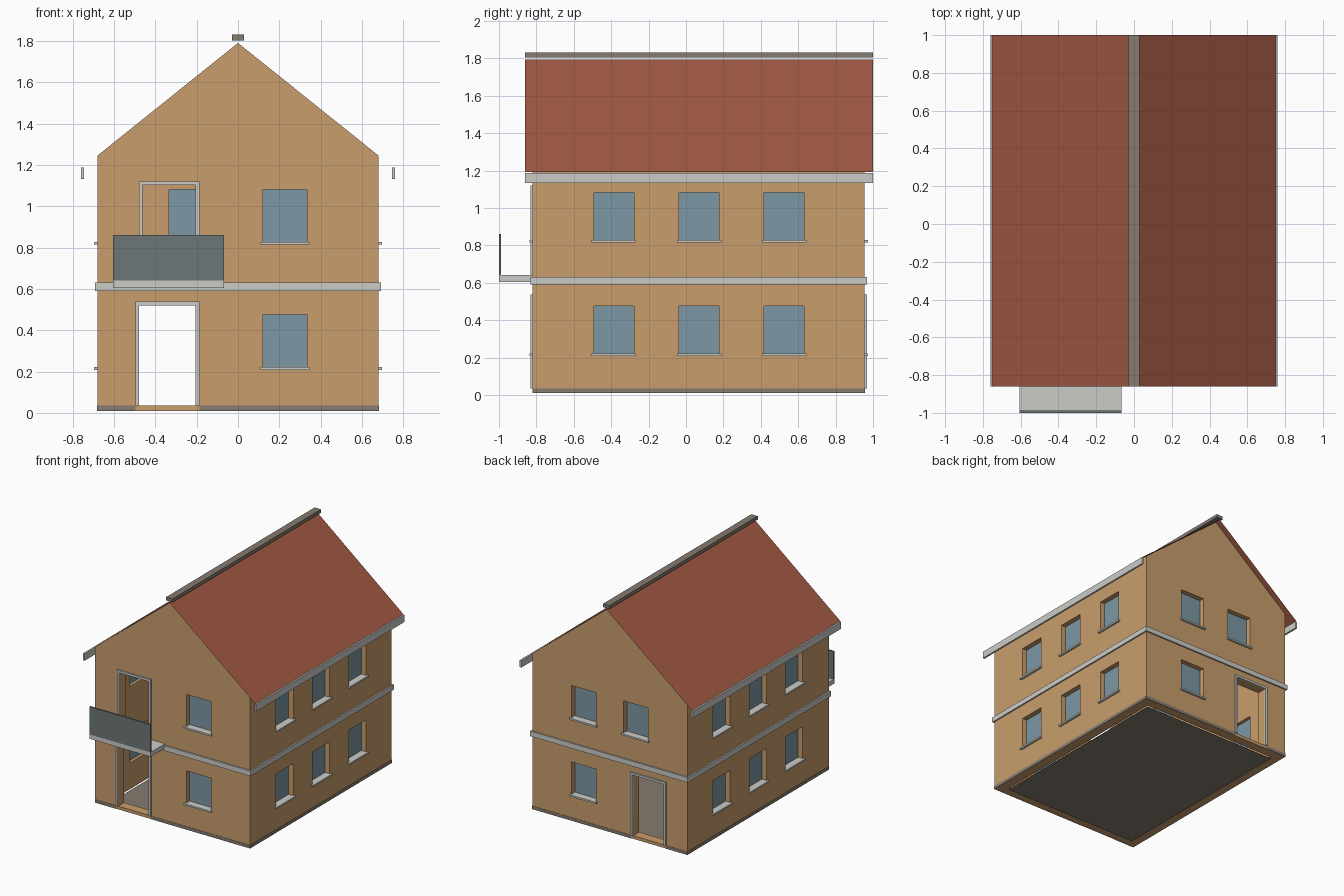
import bpy

cube = bpy.data.objects.get("Cube")
if cube:
    bpy.data.objects.remove(cube, do_unlink=True)


def material(name, rgb):
    m = bpy.data.materials.new(name)
    m.use_nodes = True
    colour = (*rgb, 1)
    m.diffuse_color = colour
    m.node_tree.nodes["Principled BSDF"].inputs["Base Color"].default_value = colour
    return m


PLASTER = material("tan plaster", (0.58, 0.34, 0.15))
TRIM = material("light grey trim", (0.60, 0.60, 0.57))
GLASS = material("blue grey glass", (0.20, 0.31, 0.37))
TILE = material("red roof tile", (0.36, 0.10, 0.06))
PANEL = material("dark grey panel", (0.155, 0.18, 0.185))
STONE = material("brown grey stone", (0.24, 0.20, 0.16))


def mesh_object(name, verts, faces, mat):
    me = bpy.data.meshes.new(name)
    me.from_pydata(verts, [], faces)
    if mat:
        me.materials.append(mat)
    ob = bpy.data.objects.new(name, me)
    bpy.context.collection.objects.link(ob)
    return ob


def prism(name, profile, y0, y1, mat):
    """Extrude an x-z profile along y."""
    n = len(profile)
    verts = [(x, y, z) for y in (y0, y1) for x, z in profile]
    faces = [tuple(range(n)), tuple(reversed(range(n, 2 * n)))]
    faces += [(i, i + n, (i + 1) % n + n, (i + 1) % n) for i in range(n)]
    return mesh_object(name, verts, faces, mat)


def box(name, xs, ys, zs, mat=None):
    (x0, x1), (z0, z1) = sorted(xs), sorted(zs)
    y0, y1 = sorted(ys)
    return prism(name, [(x0, z0), (x1, z0), (x1, z1), (x0, z1)], y0, y1, mat)


# Main dimensions
W, FRONT, BACK = 0.68, -0.82, 0.955
BASE, EAVE, APEX = 0.01, 1.245, 1.79
THICK = 0.075
PLINTH_TOP = 0.035

# Wall shell: gabled prism, hollowed out
walls = prism("walls", [(-W, BASE), (W, BASE), (W, EAVE), (0, APEX), (-W, EAVE)],
              FRONT, BACK, PLASTER)
cutters = [box("room_cutter", (THICK - W, W - THICK),
               (FRONT + THICK, BACK - THICK), (-1, 3))]


def place(side, along, depth):
    """Turn (span along the wall, outward offsets) into x and y spans."""
    if side == "front":
        return along, [FRONT - d for d in depth]
    if side == "back":
        return along, [BACK + d for d in depth]
    s = 1 if side == "left" else -1
    return [s * (W + d) for d in depth], along


def window(side, centre, bottom):
    half, height = 0.107, 0.257
    span, zs = (centre - half, centre + half), (bottom, bottom + height)
    cutters.append(box("window_cutter", *place(side, span, (-0.12, 0.05)), zs))
    # pane runs slightly into the wall so no gap shows
    pane = (span[0] - 0.005, span[1] + 0.005)
    box(side + "_window_pane", *place(side, pane, (-0.05, -0.04)),
        (zs[0] - 0.005, zs[1] + 0.005), GLASS)
    sill = (span[0] - 0.012, span[1] + 0.012)
    box(side + "_window_sill", *place(side, sill, (-0.001, 0.017)),
        (bottom - 0.01, bottom + 0.003), TRIM)
    box(side + "_inner_sill", *place(side, span, (-0.04, 0.0)),
        (bottom - 0.004, bottom + 0.003), TRIM)


def doorway(name, side, x0, x1, bottom, top):
    cutters.append(box("door_cutter", *place(side, (x0, x1), (-0.12, 0.05)), (bottom, top)))
    w, depth = 0.018, (-0.001, 0.012)
    for part, xs, zs in (("jamb_a", (x0 - w, x0), (bottom, top)),
                         ("jamb_b", (x1, x1 + w), (bottom, top)),
                         ("head", (x0 - w, x1 + w), (top, top + w))):
        box(name + "_" + part, *place(side, xs, depth), zs, TRIM)


# Windows on both storeys
LOW, HIGH = 0.218, 0.825
for z in (LOW, HIGH):
    for side in ("left", "right"):
        for y in (-0.385, 0.07, 0.525):
            window(side, y, z)
    for side in ("front", "back"):
        window(side, 0.228, z)
window("back", -0.228, HIGH)

# Doorways
D0, D1 = -0.478, -0.205
doorway("front_door_frame", "front", D0, D1, PLINTH_TOP, 0.52)
doorway("back_door_frame", "back", D0, D1, PLINTH_TOP, 0.52)
doorway("balcony_door_frame", "front", -0.462, D1, 0.64, 1.102)

# Cut all openings
bpy.context.view_layer.objects.active = walls
for c in cutters:
    c.hide_render = True
    mod = walls.modifiers.new("cut", "BOOLEAN")
    mod.operation, mod.solver, mod.object = "DIFFERENCE", "EXACT", c
    bpy.ops.object.modifier_apply(modifier=mod.name)
for c in cutters:
    bpy.data.objects.remove(c, do_unlink=True)

# Ground floor sheet
fx, fy0, fy1 = W - THICK, FRONT + THICK, BACK - THICK
mesh_object("ground_floor", [(-fx, fy0, 0), (fx, fy0, 0), (fx, fy1, 0), (-fx, fy1, 0)],
            [(0, 1, 2, 3)], STONE)

# Storey band and plinth
for side in ("left", "right"):
    box(side + "_band", *place(side, (FRONT - 0.012, BACK + 0.012), (-0.001, 0.012)),
        (0.59, 0.63), TRIM)
    box(side + "_plinth", *place(side, (FRONT, BACK), (-0.001, 0.002)),
        (BASE, PLINTH_TOP), STONE)
for side in ("front", "back"):
    box(side + "_band", *place(side, (-W, W), (-0.001, 0.012)), (0.59, 0.63), TRIM)
    for span in ((-W, D0 - 0.018), (D1 + 0.018, W)):
        box(side + "_plinth", *place(side, span, (-0.001, 0.002)),
            (BASE, PLINTH_TOP), STONE)

# Roof sheets, gutters and ridge cap
R0, R1 = -0.86, 1.0
slope = (APEX - EAVE) / W
LIFT, EDGE = 0.004, 0.752
for s, side in ((1, "left"), (-1, "right")):
    z_edge = APEX - slope * EDGE + LIFT
    verts = [(0, R0, APEX + LIFT), (s * EDGE, R0, z_edge),
             (s * EDGE, R1, z_edge), (0, R1, APEX + LIFT)]
    mesh_object(side + "_roof", verts, [(0, 1, 2, 3) if s > 0 else (3, 2, 1, 0)], TILE)
    box(side + "_gutter", (s * 0.745, s * 0.76), (R0, R1), (1.132, 1.187), TRIM)
box("ridge_cap", (-0.028, 0.028), (R0, R1), (1.803, 1.83), STONE)

# Balcony
box("balcony_slab", (-0.605, -0.067), (-1.0, FRONT), (0.605, 0.64), TRIM)
box("balcony_parapet", (-0.605, -0.067), (-1.0, -0.988), (0.64, 0.86), PANEL)
